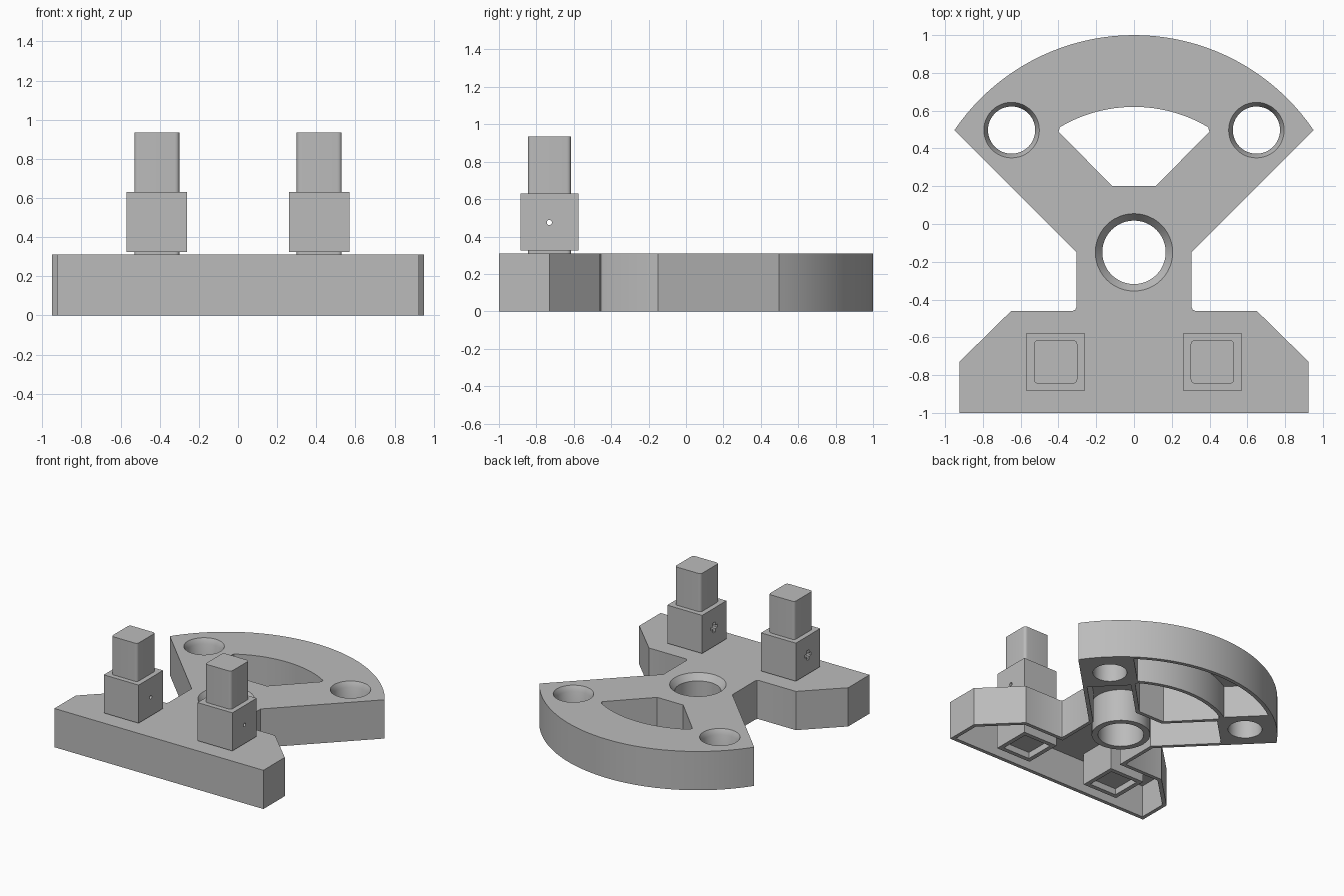
import bpy, bmesh, math
from mathutils import Matrix, Vector

if "Cube" in bpy.data.objects:
    bpy.data.objects.remove(bpy.data.objects["Cube"])

grey = bpy.data.materials.new("plain_grey")
grey.use_nodes = True
grey.diffuse_color = (0.5, 0.5, 0.5, 1)
grey.node_tree.nodes["Principled BSDF"].inputs["Base Color"].default_value = (0.5, 0.5, 0.5, 1)

HUB_Y = -0.15          # centre of the fan arcs and of the main bore
TOP = 0.31             # top of the plate
CEIL = 0.26            # underside of the plate skin


def loft(name, rings):
    """Closed solid through rings of (outline, z)."""
    bm = bmesh.new()
    loops = [[bm.verts.new((x, y, z)) for x, y in pts] for pts, z in rings]
    n = len(loops[0])
    for low, high in zip(loops, loops[1:]):
        for i in range(n):
            j = (i + 1) % n
            bm.faces.new((low[i], low[j], high[j], high[i]))
    bm.faces.new(loops[0])
    bm.faces.new(loops[-1])
    bmesh.ops.recalc_face_normals(bm, faces=bm.faces)
    mesh = bpy.data.meshes.new(name)
    bm.to_mesh(mesh)
    bm.free()
    mesh.materials.append(grey)
    obj = bpy.data.objects.new(name, mesh)
    bpy.context.collection.objects.link(obj)
    return obj


def prism(name, pts, z0, z1):
    return loft(name, [(pts, z0), (pts, z1)])


def combine(obj, other, operation):
    mod = obj.modifiers.new("combine", "BOOLEAN")
    mod.operation, mod.object, mod.solver = operation, other, "EXACT"
    bpy.context.view_layer.objects.active = obj
    bpy.ops.object.modifier_apply(modifier=mod.name)
    bpy.data.objects.remove(other)


def cut(obj, other):
    combine(obj, other, "DIFFERENCE")


def add(obj, other):
    combine(obj, other, "UNION")


def finish(obj):
    bpy.ops.object.select_all(action="DESELECT")
    obj.select_set(True)
    bpy.context.view_layer.objects.active = obj
    bpy.ops.object.shade_smooth_by_angle(angle=math.radians(30))


def circle(r, x=0, y=0, n=48):
    return [(x + r * math.cos(math.tau * i / n), y + r * math.sin(math.tau * i / n))
            for i in range(n)]


def rect(x, y, hx, hy):
    return [(x - hx, y - hy), (x + hx, y - hy), (x + hx, y + hy), (x - hx, y + hy)]


def fillet(pts, r, steps=5):
    """Round every corner of an outline."""
    out = []
    for i, p in enumerate(pts):
        p, a, b = Vector(p), Vector(pts[i - 1]), Vector(pts[(i + 1) % len(pts)])
        a, b = p + (a - p).normalized() * r, p + (b - p).normalized() * r
        for s in range(steps + 1):
            t = s / steps
            out.append(tuple(a * (1 - t) ** 2 + p * 2 * t * (1 - t) + b * t * t))
    return out


def arc(radius, k, n=40):
    """Fan arc from +x to -x, ending on the 45 degree lines offset by k."""
    end = math.pi / 4 - math.asin(k / (math.sqrt(2) * radius))
    angles = [end - 2 * end * i / n for i in range(n + 1)]
    return [(radius * math.sin(a), HUB_Y + radius * math.cos(a)) for a in angles]


def mirrored(half):
    """Left mirror of a half outline, in reverse order."""
    return [(-x, y) for x, y in reversed(half)]


# Plate: fan, neck and foot in one outline
inner_corner = [(0.305, -0.44), (0.311, -0.454), (0.325, -0.46)]
side = [(0.925, -1), (0.925, -0.73), (0.65, -0.46)] + inner_corner[::-1] + [(0.305, -0.15)]
body = prism("fan_plate", side + arc(1.15, -0.305) + mirrored(side), 0, TOP)

# Window in the fan
window_arc = arc(0.77, 0.24)
window_arc[0] = (window_arc[0][0] - 0.012, window_arc[0][1] - 0.012)
window_arc[-1] = (-window_arc[0][0], window_arc[0][1])
cut(body, prism("window_cutter", window_arc + [(-0.115, 0.2), (0.115, 0.2)], -0.1, 0.5))

# Hollow underside: arms, neck and foot, then the rim pocket
half = [(0.895, -0.97), (0.895, -0.743), (0.637, -0.49), (0.275, -0.49), (0.275, -0.138),
        (0.642, 0.229), (0.413, 0.458), (0.125, 0.17)]
cut(body, prism("pocket_cutter", half + mirrored(half), -0.1, CEIL))
cut(body, prism("rim_cutter", arc(1.12, 0.27) + arc(0.8, 0.27)[::-1], -0.1, CEIL))

# Hub tube and post sockets below the skin
add(body, prism("hub_tube", circle(0.215, 0, HUB_Y), 0, 0.29))
for s in (-1, 1):
    add(body, prism("socket", rect(s * 0.415, -0.73, 0.155, 0.155), 0, 0.29))
    cut(body, prism("socket_cutter", rect(s * 0.415, -0.73, 0.12, 0.12), -0.1, 0.05))

# Countersunk through holes
for x, y, r, wide, depth in ((0, HUB_Y, 0.168, 0.205, 0.05),
                             (-0.648, 0.497, 0.125, 0.147, 0.04),
                             (0.648, 0.497, 0.125, 0.147, 0.04)):
    small, big = circle(r, x, y), circle(wide, x, y)
    cut(body, loft("hole_cutter", [(small, -0.1), (small, TOP - depth), (big, TOP), (big, 0.5)]))
finish(body)

# Stepped posts with a cross pin hole
for name, s in (("right_post", -1), ("left_post", 1)):
    x, y = s * 0.415, -0.73
    post = prism(name, rect(x, y, 0.154, 0.154), 0.325, 0.63)
    peg = fillet(rect(x, y, 0.115, 0.115), 0.025)
    add(post, prism("peg", peg, 0.5, 0.935))
    add(post, prism("post_neck", peg, 0.3, 0.4))
    sideways = Matrix.Rotation(math.pi / 2, 4, "Y")
    place = Matrix.Translation((x, y, 0.475)) @ sideways
    for outline, z0, z1 in ((circle(0.014, n=16), -0.3, 0.3),
                            (rect(0, 0, 0.04, 0.013), -0.3, -0.09),
                            (rect(0, 0, 0.013, 0.04), -0.3, -0.09)):
        cutter = prism("pin_cutter", outline, z0, z1)
        cutter.data.transform(place)
        cut(post, cutter)
    finish(post)
